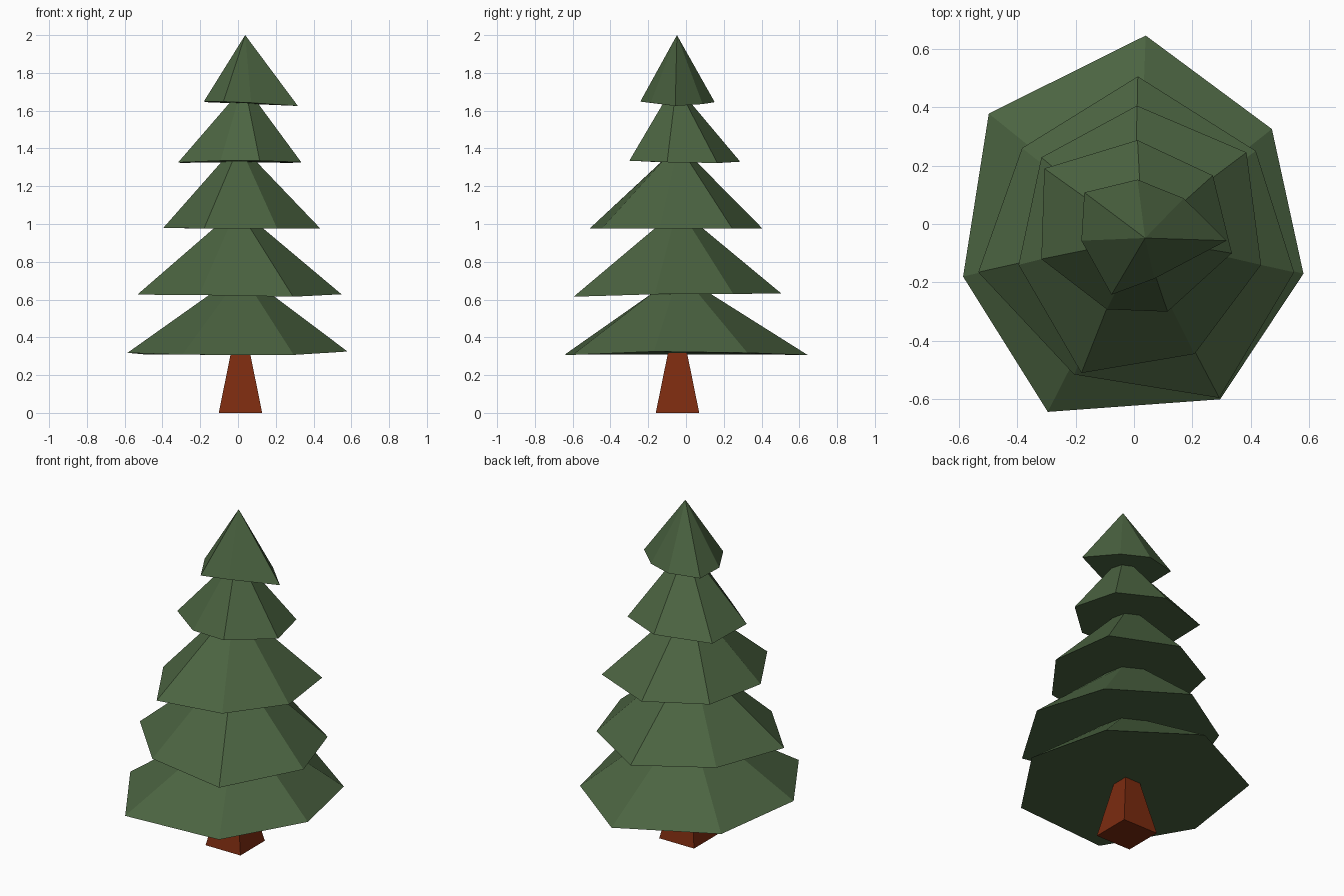
import bpy, bmesh
from math import atan2, cos, sin


def material(name, color):
    m = bpy.data.materials.new(name)
    m.diffuse_color = (*color, 1)
    return m


def loft(name, bottom, top, mat):
    """Closed solid between a bottom ring and a top ring (one point = apex)."""
    bm = bmesh.new()
    b = [bm.verts.new(p) for p in bottom]
    t = [bm.verts.new(p) for p in top]
    n = len(b)
    bm.faces.new(b[::-1])
    if len(t) > 1:
        bm.faces.new(t)
    for i in range(n):
        j = (i + 1) % n
        bm.faces.new((b[i], b[j], t[0]) if len(t) == 1 else (b[i], b[j], t[j], t[i]))
    bmesh.ops.recalc_face_normals(bm, faces=bm.faces)
    me = bpy.data.meshes.new(name)
    bm.to_mesh(me)
    bm.free()
    me.materials.append(mat)
    ob = bpy.data.objects.new(name, me)
    bpy.context.collection.objects.link(ob)
    return ob


green = material("needles", (0.071, 0.127, 0.053))
brown = material("bark", (0.2, 0.024, 0.005))

# Trunk: tapered square post
cx, cy = 0.013, -0.045
square = [(-1, -1), (1, -1), (1, 1), (-1, 1)]
loft("trunk",
     [(cx + 0.115 * x, cy + 0.115 * y, 0) for x, y in square],
     [(cx + 0.05 * x, cy + 0.05 * y, 0.32) for x, y in square], brown)

# Branch tiers: irregular seven-sided skirts, (top x, y, z, radius) then the rim
tiers = [
    ((0.015, -0.035, 0.64, 0.15),
     [(0.04, 0.645, 0.306), (-0.497, 0.378, 0.31), (-0.585, -0.18, 0.318), (-0.295, -0.643, 0.308),
      (0.295, -0.6, 0.307), (0.58, -0.17, 0.325), (0.472, 0.325, 0.318)]),
    ((0.002, -0.045, 0.99, 0.118),
     [(0.013, 0.505, 0.632), (-0.383, 0.26, 0.63), (-0.533, -0.165, 0.626), (-0.205, -0.515, 0.624),
      (0.292, -0.595, 0.615), (0.548, -0.165, 0.628), (0.417, 0.25, 0.63)]),
    ((0.005, -0.04, 1.34, 0.085),
     [(0.01, 0.405, 0.976), (-0.317, 0.228, 0.978), (-0.395, -0.14, 0.98), (-0.18, -0.51, 0.976),
      (0.207, -0.445, 0.977), (0.435, -0.14, 0.977), (0.385, 0.245, 0.976)]),
    ((0.03, -0.05, 1.65, 0.068),
     [(0.012, 0.287, 1.33), (-0.307, 0.19, 1.324), (-0.317, -0.12, 1.326), (-0.093, -0.292, 1.335),
      (0.115, -0.3, 1.335), (0.335, -0.1, 1.327), (0.27, 0.166, 1.323)]),
    ((0.038, -0.048, 2.0, 0),
     [(0.012, 0.152, 1.645), (-0.17, 0.108, 1.645), (-0.18, -0.057, 1.65), (-0.077, -0.242, 1.648),
      (0.07, -0.187, 1.642), (0.317, -0.057, 1.625), (0.17, 0.088, 1.635)]),
]
for i, ((x, y, z, r), rim) in enumerate(tiers, 1):
    if r:
        angles = [atan2(p[1] - y, p[0] - x) for p in rim]
        top = [(x + r * cos(a), y + r * sin(a), z) for a in angles]
    else:
        top = [(x, y, z)]
    loft(f"branch_tier_{i}", rim, top, green)
